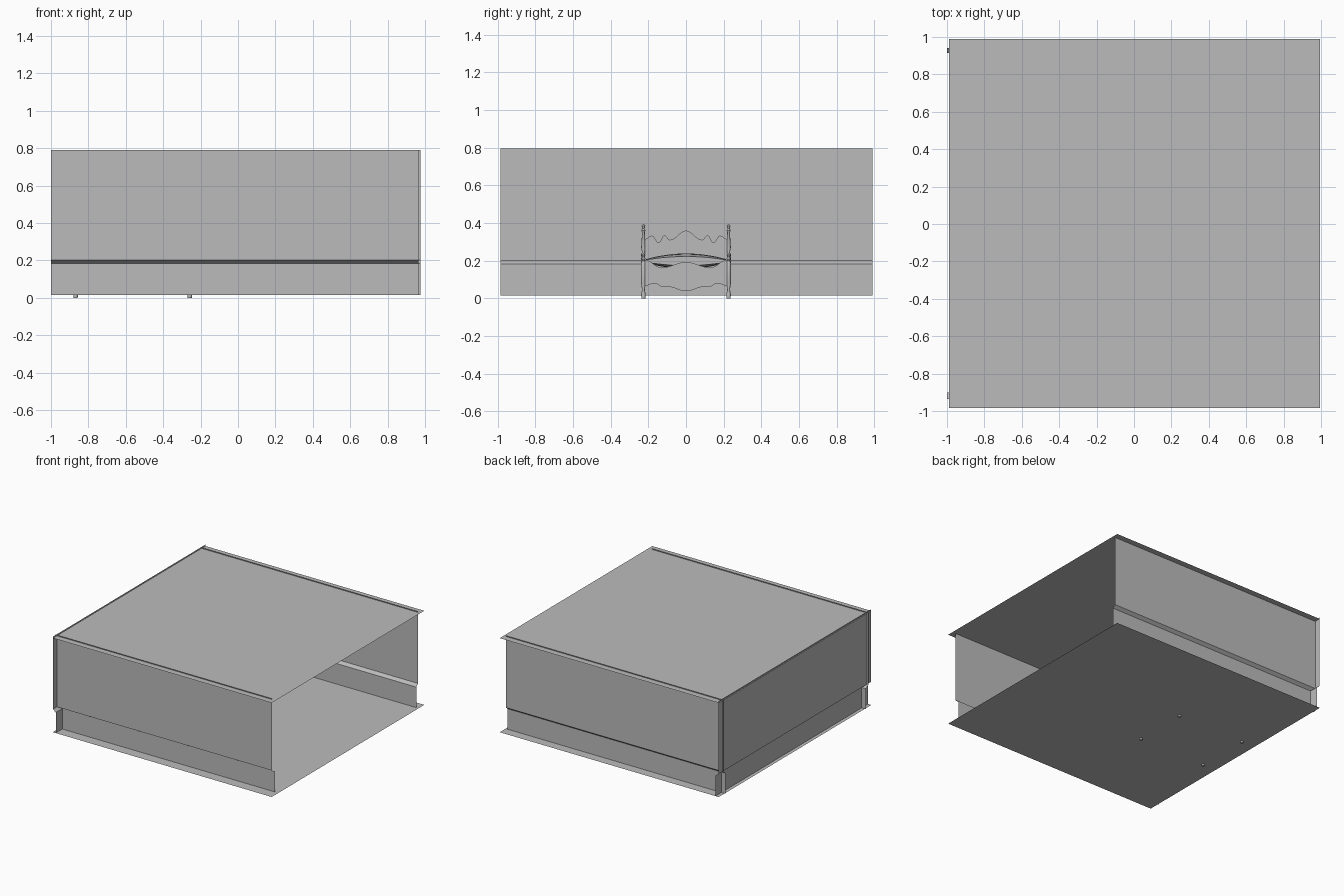
import bpy, bmesh, math
from mathutils import Matrix, Vector

cube = bpy.data.objects.get("Cube")
if cube:
    bpy.data.objects.remove(cube)

grey = bpy.data.materials.new("plain grey")
grey.use_nodes = True
COLOR = (0.5, 0.5, 0.5, 1)
grey.diffuse_color = COLOR
grey.node_tree.nodes["Principled BSDF"].inputs["Base Color"].default_value = COLOR


def finish(bm, name, smooth=False):
    me = bpy.data.meshes.new(name)
    bm.to_mesh(me)
    bm.free()
    me.materials.append(grey)
    ob = bpy.data.objects.new(name, me)
    bpy.context.collection.objects.link(ob)
    if smooth:
        bpy.ops.object.select_all(action='DESELECT')
        ob.select_set(True)
        bpy.context.view_layer.objects.active = ob
        bpy.ops.object.shade_smooth_by_angle(angle=math.radians(40))
    return ob


def sheet(name, rows):
    """Skin a strip of quads between successive point pairs."""
    bm = bmesh.new()
    pairs = [[bm.verts.new(p) for p in row] for row in rows]
    for (a, b), (c, d) in zip(pairs, pairs[1:]):
        bm.faces.new((a, b, d, c))
    return finish(bm, name)


def slab(name, outline, x, thick):
    """Extrude a y-z outline along x."""
    bm = bmesh.new()
    face = bm.faces.new([bm.verts.new((x - thick / 2, y, z)) for y, z in outline])
    ext = bmesh.ops.extrude_face_region(bm, geom=[face])["geom"]
    bmesh.ops.translate(bm, vec=(thick, 0, 0),
                        verts=[v for v in ext if isinstance(v, bmesh.types.BMVert)])
    bmesh.ops.recalc_face_normals(bm, faces=bm.faces)
    return finish(bm, name, True)


def smooth_line(points, steps=5):
    """Cosine-eased curve through the points."""
    out = []
    for (y0, z0), (y1, z1) in zip(points, points[1:]):
        for i in range(steps):
            t = i / steps
            out.append((y0 + (y1 - y0) * t,
                        z0 + (z1 - z0) * (1 - math.cos(math.pi * t)) / 2))
    return out + [points[-1]]


def board(name, top, bottom, x):
    """Scalloped board, both edges given from centre to side and mirrored."""
    up, low = smooth_line(top), smooth_line(bottom)
    outline = up[::-1] + [(-y, z) for y, z in up[1:]]
    outline += [(-y, z) for y, z in low[::-1]] + low[1:]
    return slab(name, outline, x, 0.014)


def post(name, profile, x, y):
    """Turned post from a radius-height profile."""
    bm = bmesh.new()
    verts = [bm.verts.new((r, 0, z)) for r, z in profile]
    edges = [bm.edges.new(e) for e in zip(verts, verts[1:])]
    bmesh.ops.spin(bm, geom=verts + edges, cent=(0, 0, 0), axis=(0, 0, 1),
                   angle=math.tau, steps=12, use_duplicate=False)
    bmesh.ops.remove_doubles(bm, verts=bm.verts, dist=0.0001)
    bmesh.ops.recalc_face_normals(bm, faces=bm.faces)
    bmesh.ops.translate(bm, vec=(x, y, 0), verts=bm.verts)
    return finish(bm, name, True)


# Room shell: thin floor and ceiling sheets
X0, X1, Y0, Y1 = -0.99, 0.995, -0.985, 0.99
for name, z in (("floor", 0.013), ("ceiling", 0.784)):
    sheet(name, [[(X0, Y0, z), (X1, Y0, z)], [(X0, Y1, z), (X1, Y1, z)]])

# Walls: lower panel set inwards, sloped rail, upper panel set outwards
def wall_profile(low, high, top):
    return [(low, 0.014), (low, 0.182), (high, 0.202), (high, top)]

for name, low, high, end in (("front_wall", -0.9, -0.935, 0.965),
                             ("back_wall", 0.915, 0.94, 0.975)):
    sheet(name, [[(-1, y, z), (end, y, z)] for y, z in wall_profile(low, high, 0.791)])
sheet("side_wall", [[(x, Y0, z), (x, Y1, z)]
                    for x, z in wall_profile(-0.962, -0.988, 0.796)])

# Bed
HEAD, FOOT, SIDE = -0.868, -0.258, 0.226
foot_post = [(0, 0), (0.011, 0), (0.012, 0.02), (0.007, 0.045), (0.012, 0.08),
             (0.012, 0.19), (0.007, 0.2), (0.011, 0.21), (0.007, 0.22),
             (0.011, 0.23), (0, 0.238)]
head_post = foot_post[:6] + [(0.012, 0.23), (0.007, 0.245), (0.012, 0.27), (0.007, 0.35),
                             (0.011, 0.36), (0.006, 0.37), (0.01, 0.385), (0, 0.396)]
for side, s in (("left", 1), ("right", -1)):
    post("foot_post_" + side, foot_post, FOOT, s * SIDE)
    post("head_post_" + side, head_post, HEAD, s * SIDE)
    slab("bed_rail_" + side, [(s * SIDE - 0.007, 0.1), (s * SIDE + 0.007, 0.1),
                              (s * SIDE + 0.007, 0.17), (s * SIDE - 0.007, 0.17)],
         (HEAD + FOOT) / 2, FOOT - HEAD)

lower_edge = [(0, 0.038), (0.1, 0.062), (0.125, 0.06), (0.165, 0.08), (0.218, 0.066)]
board("headboard", [(0, 0.36), (0.085, 0.31), (0.115, 0.335), (0.145, 0.295),
                    (0.18, 0.333), (0.218, 0.315)], lower_edge, HEAD)
board("footboard", [(0, 0.193), (0.13, 0.162), (0.218, 0.205)], lower_edge, FOOT)

# Domed mattress
bm = bmesh.new()
bmesh.ops.create_cube(bm, size=2)
bmesh.ops.subdivide_edges(bm, edges=bm.edges, cuts=9, use_grid_fill=True)
for v in bm.verts:
    x, y, z = v.co
    bulge = (1 - 0.75 * y * y) * (1 - 0.4 * x ** 6)
    v.co = Vector(((HEAD + FOOT) / 2 + 0.29 * x, 0.213 * y, 0.198 + 0.04 * z * bulge))
finish(bm, "mattress", True)
